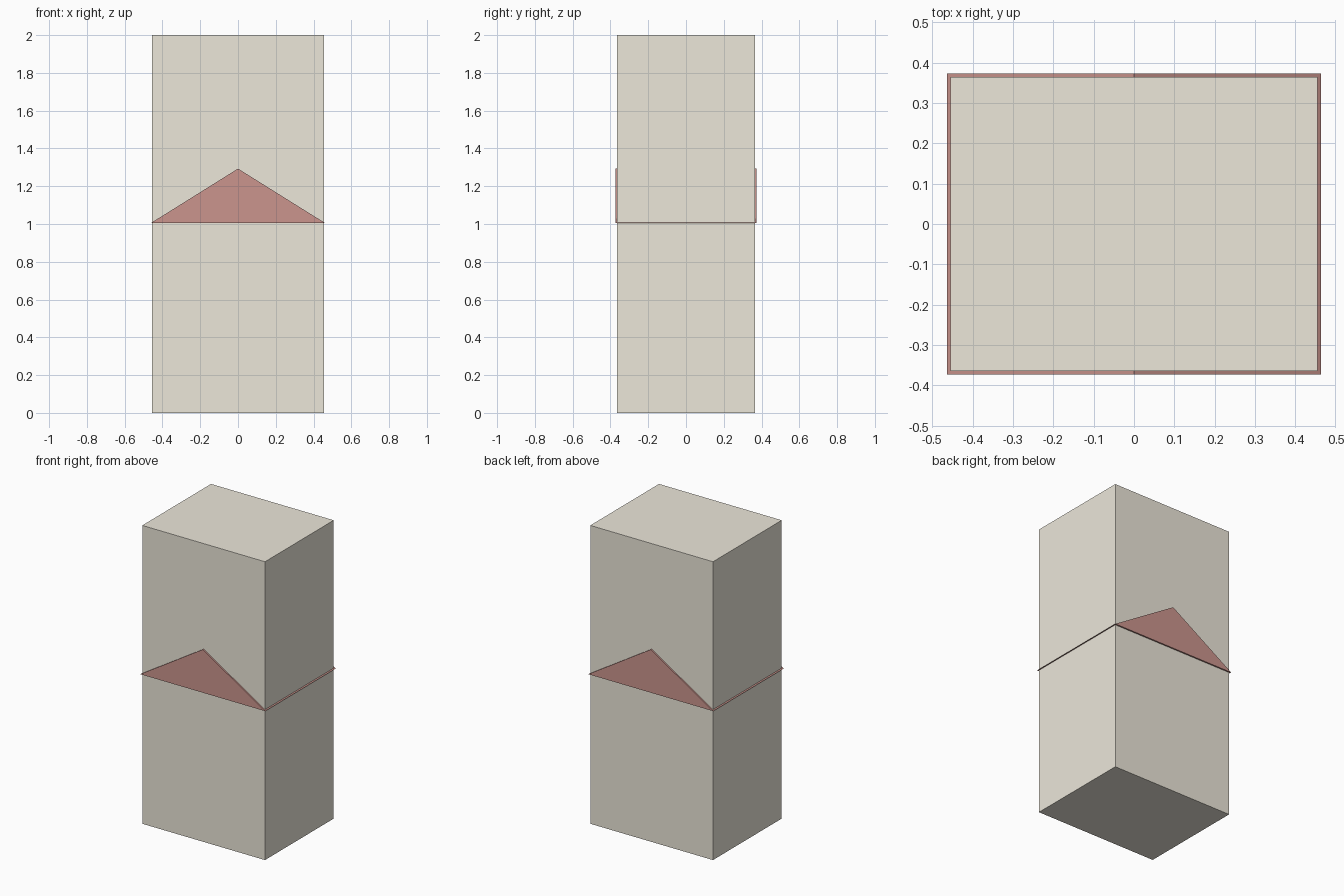
import bpy

if "Cube" in bpy.data.objects:
    bpy.data.objects.remove(bpy.data.objects["Cube"])


def material(name, color):
    mat = bpy.data.materials.new(name)
    mat.diffuse_color = color
    mat.use_nodes = True
    mat.node_tree.nodes["Principled BSDF"].inputs["Base Color"].default_value = mat.diffuse_color
    return mat


def extruded_profile(name, profile, half_depth, mat):
    """Closed prism: an x-z profile extruded along y."""
    n = len(profile)
    verts = [(x, y, z) for y in (-half_depth, half_depth) for x, z in profile]
    faces = [tuple(range(n)), tuple(reversed(range(n, 2 * n)))]
    for i in range(n):
        j = (i + 1) % n
        faces.append((i, i + n, j + n, j))
    mesh = bpy.data.meshes.new(name)
    mesh.from_pydata(verts, [], faces)
    mesh.materials.append(mat)
    obj = bpy.data.objects.new(name, mesh)
    bpy.context.collection.objects.link(obj)
    return obj


cream = material("cream_wall", (0.84, 0.80, 0.70, 1))
red = material("red_roof", (0.60, 0.30, 0.27, 1))

# Tall rectangular body
extruded_profile("body", [(-0.455, 0), (0.455, 0), (0.455, 2), (-0.455, 2)], 0.364, cream)

# Gable roof prism, slightly wider than the body on every side
extruded_profile("gable_roof", [(-0.463, 1.004), (0.463, 1.004), (0, 1.293)], 0.3735, red)
